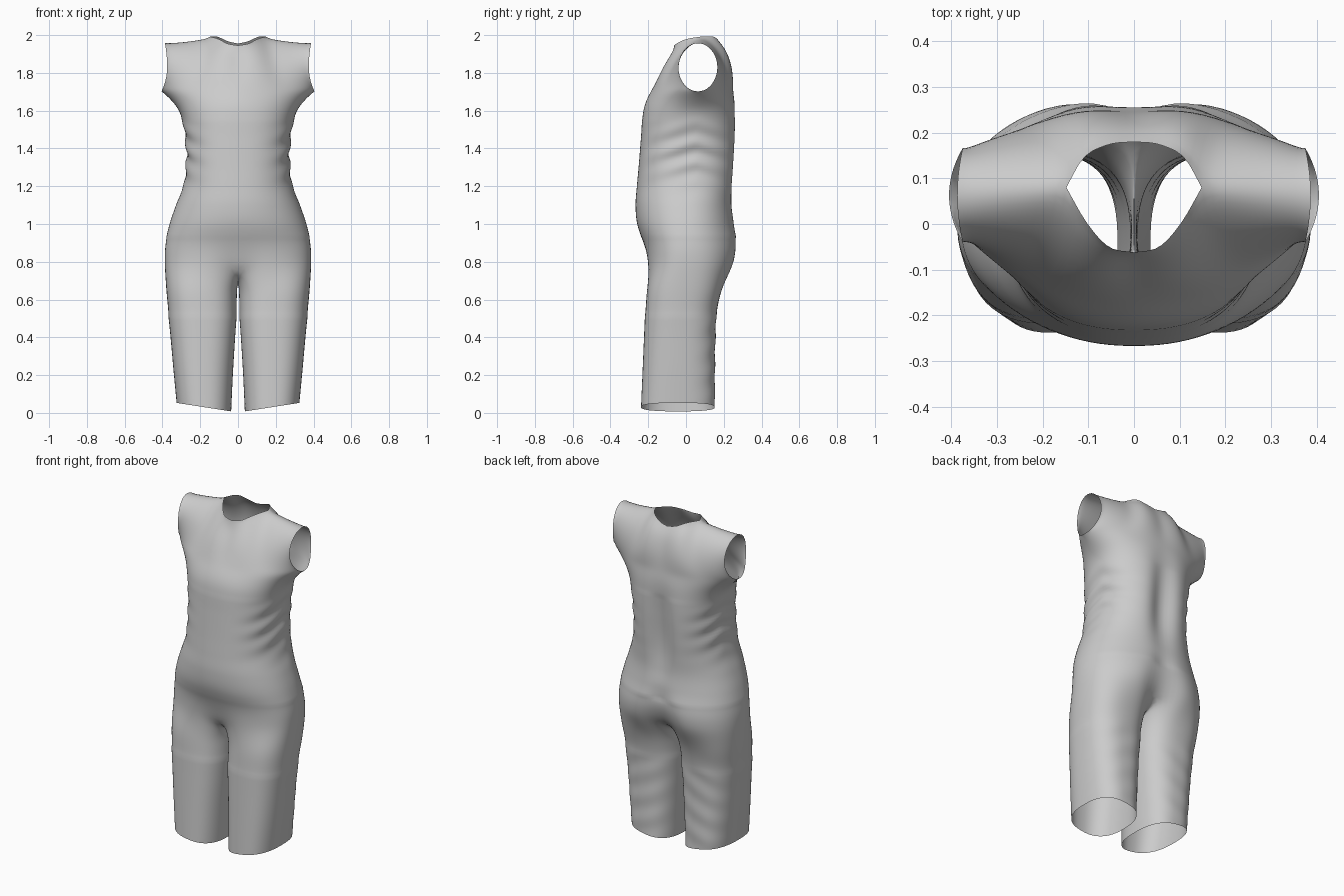
import bpy, bmesh
from math import sin, cos, pi, exp
from mathutils import Vector

if "Cube" in bpy.data.objects:
    bpy.data.objects.remove(bpy.data.objects["Cube"])

H = 24            # columns in each front / back half
M = 2 * H         # columns from front centre round to back centre
K = 14            # inner-thigh columns
UC = 10 / H       # column where the neck meets the shoulder
LT = .65          # top of the leg loft


def sample(table, z):
    """Smooth (Catmull-Rom style) interpolation of a table keyed on its first column."""
    n = len(table)
    i = max(j for j in range(n - 1) if table[j][0] <= z + 1e-9)
    a, b = table[i], table[i + 1]
    p, q = table[max(i - 1, 0)], table[min(i + 2, n - 1)]
    h = b[0] - a[0]
    t = (z - a[0]) / h
    out = []
    for k in range(1, len(a)):
        m0 = (b[k] - p[k]) / (b[0] - p[0]) * h
        m1 = (q[k] - a[k]) / (q[0] - a[0]) * h
        out.append((2*t**3 - 3*t*t + 1) * a[k] + (t**3 - 2*t*t + t) * m0
                   + (3*t*t - 2*t**3) * b[k] + (t**3 - t*t) * m1)
    return out


def spow(v, e):
    return (1 if v >= 0 else -1) * abs(v) ** e


# z, half width, front y, back y, side y, squareness, front dent, back dent
TORSO = [
    (0.78, .390, -.210, .268, 0, 2.5, .035, .085),
    (0.88, .388, -.222, .283, 0, 2.3, .005, .045),
    (1.00, .362, -.258, .262, 0, 2.2, 0, .015),
    (1.10, .328, -.267, .252, 0, 2.2, 0, .020),
    (1.20, .290, -.260, .257, .01, 2.3, 0, .035),
    (1.30, .274, -.251, .265, .01, 2.4, 0, .042),
    (1.45, .277, -.239, .272, .02, 2.4, 0, .035),
    (1.60, .312, -.227, .271, .04, 2.2, 0, .018),
    (1.66, .358, -.209, .266, .06, 1.95, 0, .012),
    (1.702, .405, -.186, .259, .063, 1.8, 0, .010)]
# z, inner x, outer x, front y, back y, squareness
LEG = [
    (0.00, .036, .325, -.238, .153, 2.5),
    (0.20, .027, .342, -.230, .153, 2.5),
    (0.40, .015, .358, -.222, .156, 2.5),
    (0.55, .005, .372, -.216, .166, 2.5),
    (0.65, .003, .382, -.210, .190, 2.5)]


def torso_ring(z):
    w, yf, yb, yc, n, gf, gb = sample(TORSO, z)
    row = []
    for i in range(M + 1):
        a = -pi / 2 + pi * i / M
        c = 0 if i in (0, M) else cos(a)
        x = w * spow(c, 2 / n)
        s = spow(sin(a), 2 / n)
        y = yc + s * ((yb - yc) if s > 0 else (yc - yf))
        y += gf * exp(-(x / .07) ** 2) if s < 0 else -gb * exp(-(x / .075) ** 2)
        # gathered cloth folds at the side of the waist
        k = exp(-((z - 1.38) / .15) ** 2) * (x / w) ** 3
        x += .007 * k * sin(z * 58 + abs(y - .05) * 18)
        row.append(Vector((x, y, z)))
    return row


def leg_ring(z):
    xi, xo, yf, yb, n = sample(LEG, z)
    cx, rx, cy, ry = (xi + xo) / 2, (xo - xi) / 2, (yf + yb) / 2, (yb - yf) / 2
    angles = [-.75 * pi + 1.5 * pi * i / M for i in range(M + 1)]
    angles += [.75 * pi + .5 * pi * j / (K + 1) for j in range(1, K + 1)]
    row = []
    for a in angles:
        x = cx + rx * spow(cos(a), 2 / n)
        y = cy + ry * spow(sin(a), 2 / n)
        if sin(a) > 0:
            y += .002 * sin(a) * sin(z * 42 + x * 22) * min(1, (LT - z) * 8)
        hem = .008 + .045 * (x - xi) / (xo - xi)
        row.append(Vector((x, y, z + hem * max(0, 1 - z / .5))))
    return row


bm = bmesh.new()


def skin(rows, closed=False):
    grid = [[bm.verts.new(p) for p in r] for r in rows]
    n = len(grid[0])
    for a, b in zip(grid, grid[1:]):
        for i in range(n if closed else n - 1):
            j = (i + 1) % n
            bm.faces.new((a[i], a[j], b[j], b[i]))


# Torso from hips to armpit
NZ = 60
torso = [torso_ring(.78 + (1.702 - .78) * k / NZ) for k in range(NZ + 1)]
skin(torso)

# Leg, with the crotch curve closing its top row
top = list(torso[0])
f, b = top[0], top[-1]
for j in range(1, K + 1):
    s = j / (K + 1)
    p = b.lerp(f, s)
    top.append(Vector((0, p.y, .78 - .1 * sin(pi * s) ** .7)))
legs = [leg_ring(LT * k / 32) for k in range(33)]
blend = [[p.lerp(q, t / 6) for p, q in zip(legs[-1], top)] for t in range(1, 6)]
skin(legs + blend + [top], closed=True)

# Upper chest and upper back: patches between armpit ring, centre line, armhole and neck / shoulder
NECK_F = [(0, 0, -.062, 1.945), (.15, .055, -.05, 1.955), (.3, .105, .005, 1.98), (UC, .148, .08, 1.992)]
NECK_B = [(0, 0, .18, 1.955), (.15, .055, .174, 1.968), (.3, .11, .145, 1.992), (UC, .148, .08, 1.992)]
SHOULDER = [(UC, .148, .08, 1.992), (.7, .27, .072, 1.97), (1, .387, .063, 1.958)]
CENTRE_F = [(0, 0, -.186, 1.702), (.4, 0, -.125, 1.81), (.75, 0, -.075, 1.895), (1, 0, -.062, 1.945)]
CENTRE_B = [(0, 0, .249, 1.702), (.4, 0, .235, 1.81), (.75, 0, .21, 1.9), (1, 0, .18, 1.955)]


def patch(base, neck, centre, side):
    def upper(u):
        return Vector(sample(neck if u < UC - 1e-6 else SHOULDER, u))

    def armhole(v):
        a = -pi / 2 + pi * v
        flare = .03 if v < .5 else .012
        return Vector((.375 + flare * sin(a) ** 2, .063 + side * .103 * cos(a), 1.83 + .128 * sin(a)))

    rows, nv = [], 20
    for k in range(nv + 1):
        v = k / nv
        row = []
        for i in range(H + 1):
            u = i / H
            bil = ((1-u)*(1-v)*base[0] + u*(1-v)*base[H] + (1-u)*v*upper(0) + u*v*upper(1))
            row.append((1-v)*base[i] + v*upper(u) + (1-u)*Vector(sample(centre, v)) + u*armhole(v) - bil)
        rows.append(row)
    skin(rows)


ring = torso[-1]
patch(ring[:H + 1], NECK_F, CENTRE_F, -1)
patch(ring[:H - 1:-1], NECK_B, CENTRE_B, 1)

# Mirror to the other side and weld the seams
half = bm.verts[:] + bm.edges[:] + bm.faces[:]
copy = bmesh.ops.duplicate(bm, geom=half)["geom"]
for v in copy:
    if isinstance(v, bmesh.types.BMVert):
        v.co.x = -v.co.x
bmesh.ops.remove_doubles(bm, verts=bm.verts[:], dist=.0008)
bmesh.ops.recalc_face_normals(bm, faces=bm.faces[:])

# Relax the cloth where hip meets leg and across the armpit level
def relax(low, high, times):
    band = [v for v in bm.verts if low < v.co.z < high and not v.is_boundary]
    for _ in range(times):
        bmesh.ops.smooth_vert(bm, verts=band, factor=.5, use_axis_x=True, use_axis_y=True, use_axis_z=True)


relax(.52, .92, 14)
relax(1.56, 1.99, 8)
for face in bm.faces:
    face.smooth = True

mesh = bpy.data.meshes.new("bodysuit")
bm.to_mesh(mesh)
bm.free()
bpy.context.scene.collection.objects.link(bpy.data.objects.new("bodysuit", mesh))
